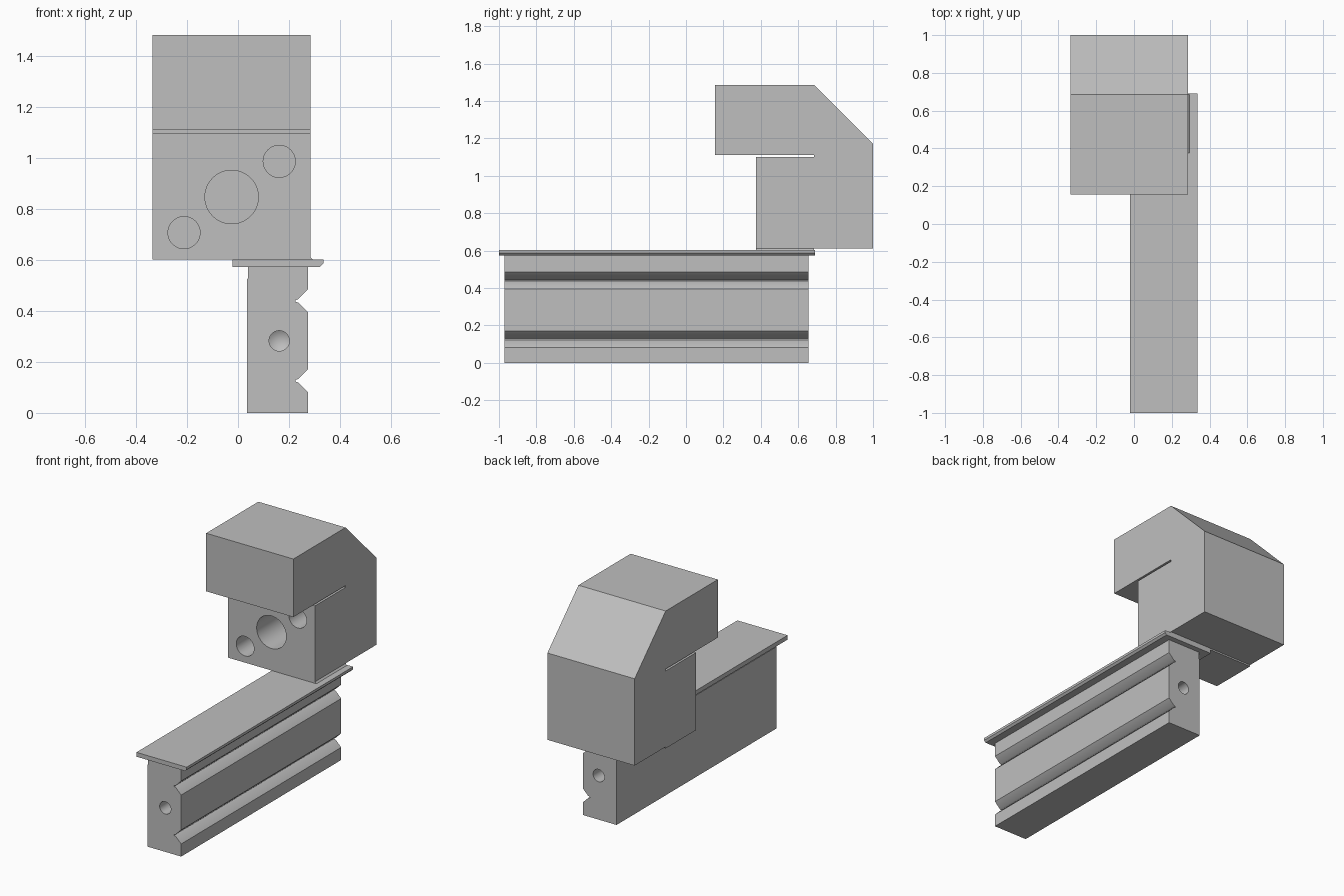
import bpy
import bmesh
from math import tau, cos, sin
from mathutils import Vector

cube = bpy.data.objects.get("Cube")
if cube:
    bpy.data.objects.remove(cube, do_unlink=True)

steel = bpy.data.materials.new("plain grey")
steel.use_nodes = True
grey = (0.52, 0.52, 0.52, 1)
steel.diffuse_color = grey
steel.node_tree.nodes["Principled BSDF"].inputs["Base Color"].default_value = grey


def finish(name, bm):
    bmesh.ops.recalc_face_normals(bm, faces=bm.faces)
    mesh = bpy.data.meshes.new(name)
    bm.to_mesh(mesh)
    bm.free()
    mesh.materials.append(steel)
    obj = bpy.data.objects.new(name, mesh)
    bpy.context.collection.objects.link(obj)
    return obj


def extrude(name, points, start, end, axis):
    """Extrude a profile: (x, z) points along y, or (y, z) points along x."""
    bm = bmesh.new()
    place = (lambda p: (p[0], start, p[1])) if axis == "y" else (lambda p: (start, p[0], p[1]))
    face = bm.faces.new([bm.verts.new(place(p)) for p in points])
    new = bmesh.ops.extrude_face_region(bm, geom=[face])["geom"]
    length = end - start
    shift = Vector((0, length, 0)) if axis == "y" else Vector((length, 0, 0))
    bmesh.ops.translate(bm, verts=[v for v in new if isinstance(v, bmesh.types.BMVert)], vec=shift)
    return finish(name, bm)


def drill(target, x, z, radius, mouth, depth, tip=0.0, sides=48):
    """Cut a blind hole running along y, with an optional conical tip."""
    direction = 1 if depth > 0 else -1
    bm = bmesh.new()
    rings = []
    for y in (mouth - 0.02 * direction, mouth + depth):
        rings.append([bm.verts.new((x + radius * cos(tau * i / sides), y,
                                    z + radius * sin(tau * i / sides))) for i in range(sides)])
    near, far = rings
    bm.faces.new(near)
    if tip:
        apex = bm.verts.new((x, mouth + depth + tip * direction, z))
    else:
        bm.faces.new(far)
    for i in range(sides):
        j = (i + 1) % sides
        bm.faces.new((near[i], near[j], far[j], far[i]))
        if tip:
            bm.faces.new((far[i], far[j], apex))
    cutter = finish("hole_cutter", bm)
    cutter.hide_render = True
    mod = target.modifiers.new("hole", "BOOLEAN")
    mod.operation = "DIFFERENCE"
    mod.solver = "EXACT"
    mod.object = cutter
    bpy.context.view_layer.objects.active = target
    bpy.ops.object.modifier_apply(modifier=mod.name)
    bpy.data.objects.remove(cutter, do_unlink=True)


def shade(obj):
    bpy.ops.object.select_all(action="DESELECT")
    obj.select_set(True)
    bpy.context.view_layer.objects.active = obj
    bpy.ops.object.shade_smooth_by_angle(angle=0.5)


# Upright rail with two V grooves along its left side
side = 0.275
outline = [(0.035, 0), (side, 0)]
for middle in (0.126, 0.44):
    outline += [(side, middle - 0.045), (0.237, middle - 0.007), (0.225, middle - 0.003),
                (0.225, middle + 0.003), (0.237, middle + 0.007), (side, middle + 0.045)]
outline += [(side, 0.575), (0.04, 0.575), (0.04, 0.528), (0.035, 0.525)]
rail = extrude("grooved_rail", outline, -0.97, 0.655, "y")
drill(rail, 0.162, 0.283, 0.04, -0.97, 0.12, 0.025)
drill(rail, 0.162, 0.283, 0.04, 0.655, -0.12, 0.025)
shade(rail)

# Thin cover plate, bevelled under its left edge
extrude("cover_plate", [(-0.022, 0.574), (0.323, 0.574), (0.335, 0.586),
                        (0.335, 0.602), (-0.022, 0.602)], -1.0, 0.69, "y")

# Overhanging head with a sloped back, a narrow slot and a stepped base
head = extrude("overhanging_head", [
    (0.155, 1.485), (0.685, 1.485), (1.0, 1.17), (1.0, 0.612), (0.685, 0.612), (0.685, 0.602),
    (0.375, 0.602), (0.375, 1.1), (0.685, 1.1), (0.685, 1.112), (0.155, 1.112)],
    -0.335, 0.285, "x")
for x, z, radius in ((-0.025, 0.848, 0.105), (0.162, 0.988, 0.063), (-0.212, 0.708, 0.063)):
    drill(head, x, z, radius, 0.375, 0.31)
shade(head)

# Small sloped joint where the head meets the plate
extrude("joint_fillet", [(0.285, 0.602), (0.295, 0.602), (0.285, 0.612)], 0.375, 0.685, "y")
